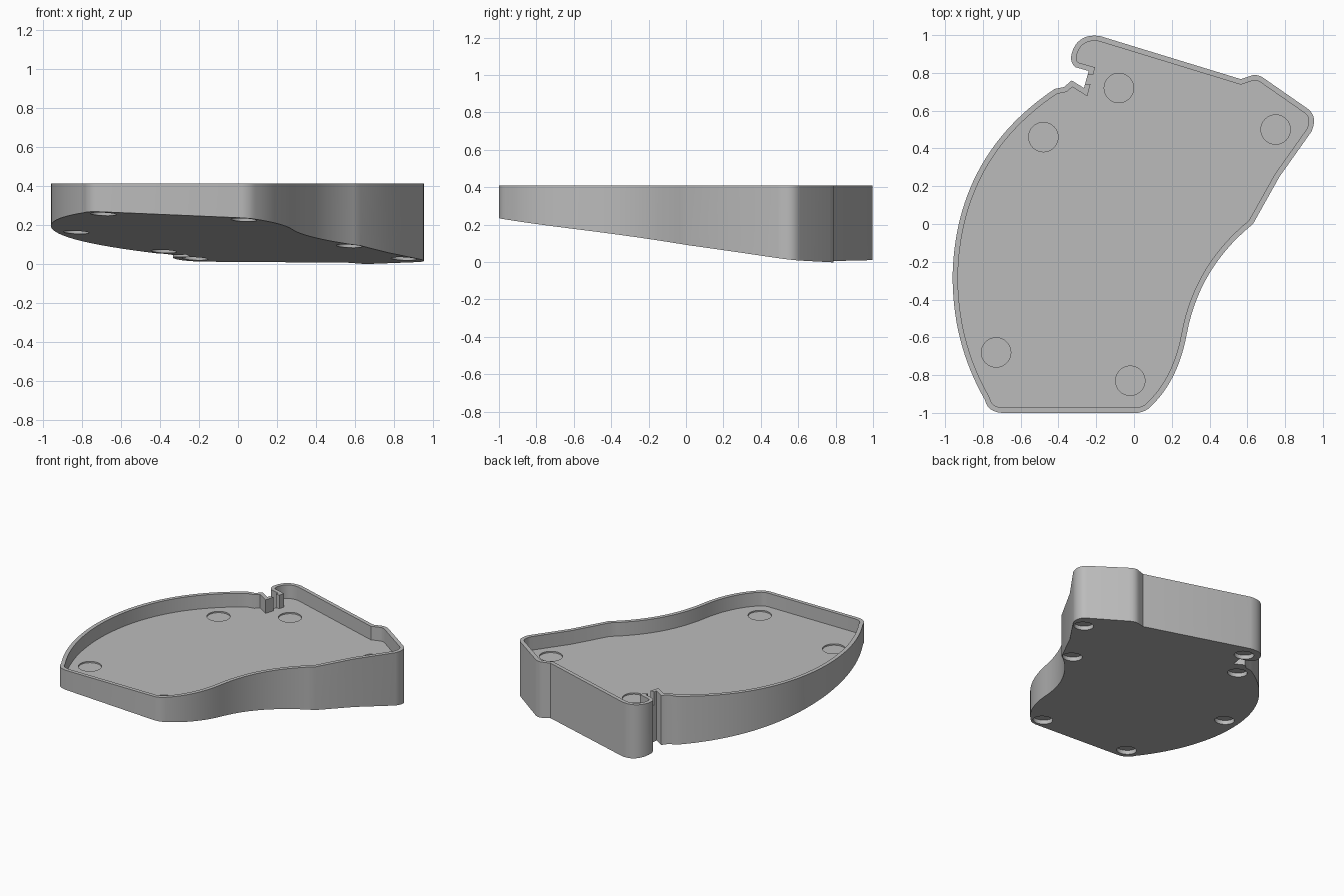
import bpy, bmesh, math
from mathutils import Vector

if "Cube" in bpy.data.objects:
    bpy.data.objects.remove(bpy.data.objects["Cube"], do_unlink=True)

TOP, FLOOR, WALL = 0.41, 0.31, 0.028

grey = bpy.data.materials.new("plain grey")
grey.use_nodes = True
colour = (0.5, 0.5, 0.5, 1)
grey.diffuse_color = colour
grey.node_tree.nodes["Principled BSDF"].inputs["Base Color"].default_value = colour


def underside(x, y, lift=0.0):
    """Height of the sloping base."""
    return 0.119 - 0.043 * x - 0.117 * y + lift


def level(z):
    return lambda x, y: z


def bend(path, via, end, steps):
    """Continue the path with a curve through a middle point."""
    a, m, b = path[-1], Vector(via), Vector(end)
    c = 2 * m - (a + b) / 2
    for i in range(1, steps + 1):
        t = i / steps
        path.append((1 - t) ** 2 * a + 2 * t * (1 - t) * c + t * t * b)


def lines(path, *points):
    path.extend(Vector(p) for p in points)


def inset(path, d):
    """Offset a counter-clockwise outline inwards."""
    result = []
    for i, p in enumerate(path):
        e1 = (p - path[i - 1]).normalized()
        e2 = (path[(i + 1) % len(path)] - p).normalized()
        n1, n2 = Vector((-e1.y, e1.x)), Vector((-e2.y, e2.x))
        result.append(p + (n1 + n2) * d / max(1 + n1.dot(n2), 0.4))
    return result


def disc(x, y, r):
    return [Vector((x + r * math.cos(k * math.tau / 32), y + r * math.sin(k * math.tau / 32)))
            for k in range(32)]


def prism(name, path, low, high):
    """Solid on an outline, between two height functions."""
    bm = bmesh.new()
    lower = [bm.verts.new((p.x, p.y, low(p.x, p.y))) for p in path]
    upper = [bm.verts.new((p.x, p.y, high(p.x, p.y))) for p in path]
    bm.faces.new(lower[::-1])
    bm.faces.new(upper)
    for i in range(len(path)):
        j = (i + 1) % len(path)
        bm.faces.new((lower[i], lower[j], upper[j], upper[i]))
    mesh = bpy.data.meshes.new(name)
    bm.to_mesh(mesh)
    bm.free()
    mesh.materials.append(grey)
    obj = bpy.data.objects.new(name, mesh)
    bpy.context.collection.objects.link(obj)
    return obj


def cut(target, cutter):
    cutter.hide_render = True
    mod = target.modifiers.new("cut", "BOOLEAN")
    mod.operation, mod.solver, mod.object = "DIFFERENCE", "EXACT", cutter
    bpy.context.view_layer.objects.active = target
    bpy.ops.object.modifier_apply(modifier=mod.name)
    bpy.data.objects.remove(cutter, do_unlink=True)


# Outline, counter-clockwise from the front edge
outline = [Vector((-0.7, -1))]
lines(outline, (0.02, -1))
bend(outline, (0.06, -0.988), (0.09, -0.965), 4)
bend(outline, (0.21, -0.8), (0.28, -0.58), 12)
bend(outline, (0.4, -0.26), (0.63, 0), 14)
lines(outline, (0.77, 0.25), (0.94, 0.49))
bend(outline, (0.952, 0.56), (0.92, 0.61), 8)
lines(outline, (0.69, 0.77))
bend(outline, (0.65, 0.788), (0.61, 0.782), 5)
lines(outline, (0.565, 0.767), (-0.18, 0.995))
bend(outline, (-0.268, 0.985), (-0.322, 0.925), 8)
bend(outline, (-0.333, 0.87), (-0.31, 0.83), 5)
# Cable notch in the back edge
lines(outline, (-0.24, 0.81), (-0.265, 0.72), (-0.33, 0.76), (-0.37, 0.725), (-0.42, 0.715))
# Long curved side
bend(outline, (-0.815, 0.2975), (-0.96, -0.26), 28)
bend(outline, (-0.92, -0.61), (-0.79, -0.93), 16)
bend(outline, (-0.76, -0.98), (-0.7, -1), 6)
outline.pop()

# Tray body with its pocket
tray = prism("tray", outline, underside, level(TOP))
cut(tray, prism("pocket", inset(outline, WALL), level(FLOOR), level(TOP + 0.1)))

# Opening in the wall beside the notch
opening = [Vector(p) for p in ((-0.29, 0.74), (-0.2, 0.74), (-0.2, 0.79), (-0.29, 0.79))]
cut(tray, prism("opening", opening, level(FLOOR), level(TOP + 0.1)))

# Shallow round seats in the floor
for x, y in ((-0.73, -0.68), (-0.02, -0.83), (0.75, 0.5), (-0.08, 0.72), (-0.48, 0.46)):
    cut(tray, prism("seat", disc(x, y, 0.078), level(FLOOR - 0.01), level(FLOOR + 0.02)))

# Foot recesses in the sloping base
for x, y in ((-0.69, -0.9), (0.03, -0.91), (-0.83, -0.05), (-0.38, 0.62),
             (-0.22, 0.88), (0.57, 0.04), (0.85, 0.49)):
    cut(tray, prism("recess", disc(x, y, 0.066),
                    lambda u, v: underside(u, v, -0.05),
                    lambda u, v: underside(u, v, 0.03)))

bpy.ops.object.select_all(action="DESELECT")
tray.select_set(True)
bpy.context.view_layer.objects.active = tray
bpy.ops.object.shade_smooth_by_angle(angle=math.radians(30))
